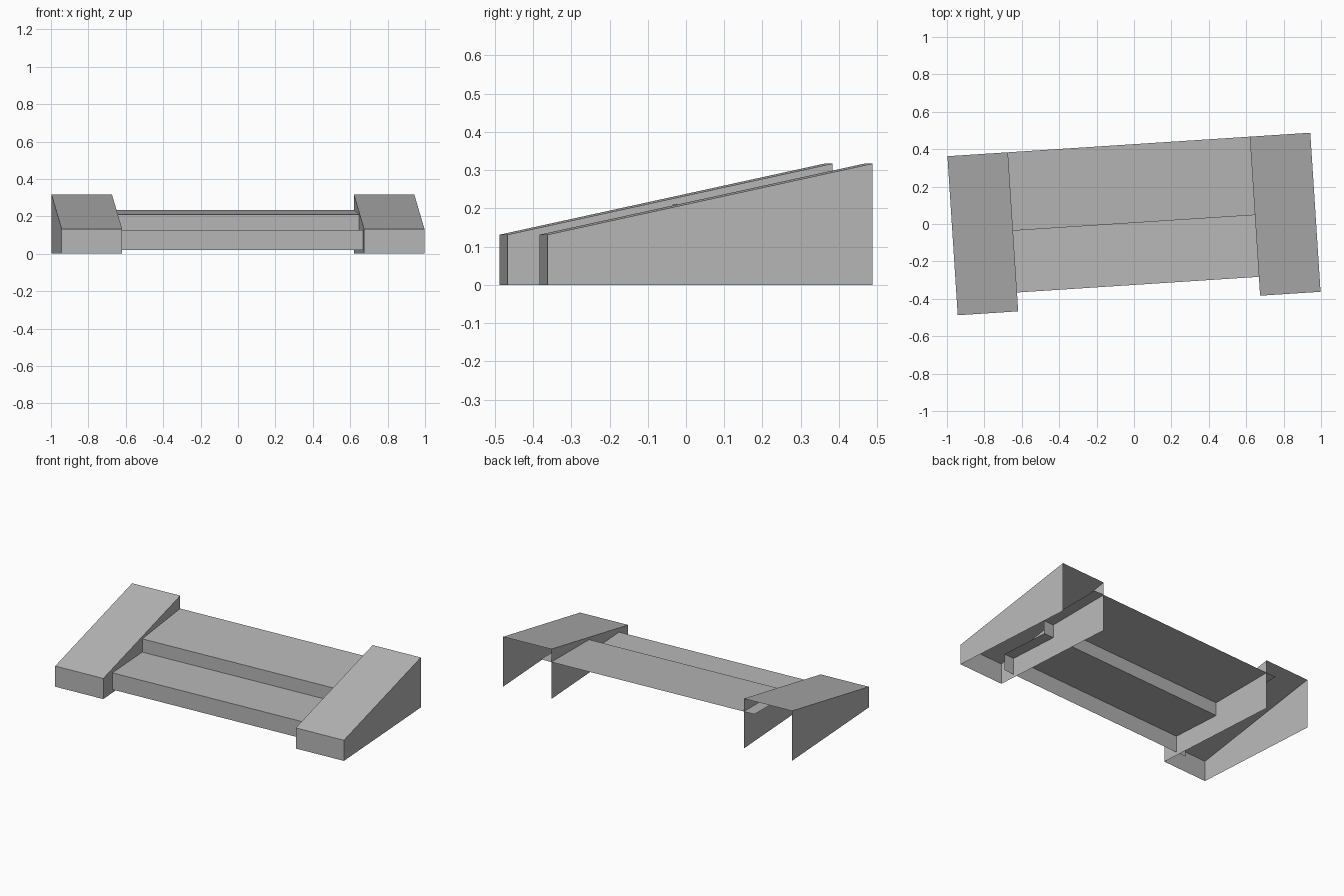
import bpy, bmesh, math
from mathutils import Matrix

default = bpy.data.objects.get("Cube")
if default:
    bpy.data.objects.remove(default, do_unlink=True)

TURN = Matrix.Rotation(math.radians(3.7), 4, 'Z')
FRONT, BACK = -0.426, 0.426

grey = bpy.data.materials.new("concrete_grey")
grey.use_nodes = True
colour = (0.48, 0.48, 0.48, 1)
grey.diffuse_color = colour
grey.node_tree.nodes["Principled BSDF"].inputs["Base Color"].default_value = colour


def finish(bm, name):
    """Turn the shell on the ground and add it to the scene."""
    bm.transform(TURN)
    mesh = bpy.data.meshes.new(name)
    bm.to_mesh(mesh)
    bm.free()
    mesh.materials.append(grey)
    bpy.context.collection.objects.link(bpy.data.objects.new(name, mesh))


def cheek_wall(name, x0, x1):
    """Sloped wedge shell, open at the back and underneath."""
    bm = bmesh.new()
    bmesh.ops.create_cube(bm, size=1)
    bm.normal_update()
    hidden = [f for f in bm.faces if f.normal.y > 0.5 or f.normal.z < -0.5]
    bmesh.ops.delete(bm, geom=hidden, context='FACES_ONLY')
    for v in bm.verts:
        at_back, at_top = v.co.y > 0, v.co.z > 0
        v.co.x = x1 if v.co.x > 0 else x0
        v.co.y = BACK if at_back else FRONT
        v.co.z = (0.317 if at_back else 0.131) if at_top else 0
    finish(bm, name)


def stair_sheet(name, profile, half):
    """Folded sheet of risers and treads, run between the walls."""
    bm = bmesh.new()
    rows = [[bm.verts.new((x, y, z)) for x in (-half, half)] for y, z in profile]
    for (a, b), (d, c) in zip(rows, rows[1:]):
        bm.faces.new((a, b, c, d))
    finish(bm, name)


cheek_wall("left_cheek_wall", 0.648, 0.972)
cheek_wall("right_cheek_wall", -0.972, -0.648)

# Two steps whose ends run a little way into the walls
stair_sheet("steps", [(-0.325, 0.02), (-0.325, 0.126), (0.006, 0.126),
                      (0.006, 0.21), (BACK, 0.235)], 0.72)
